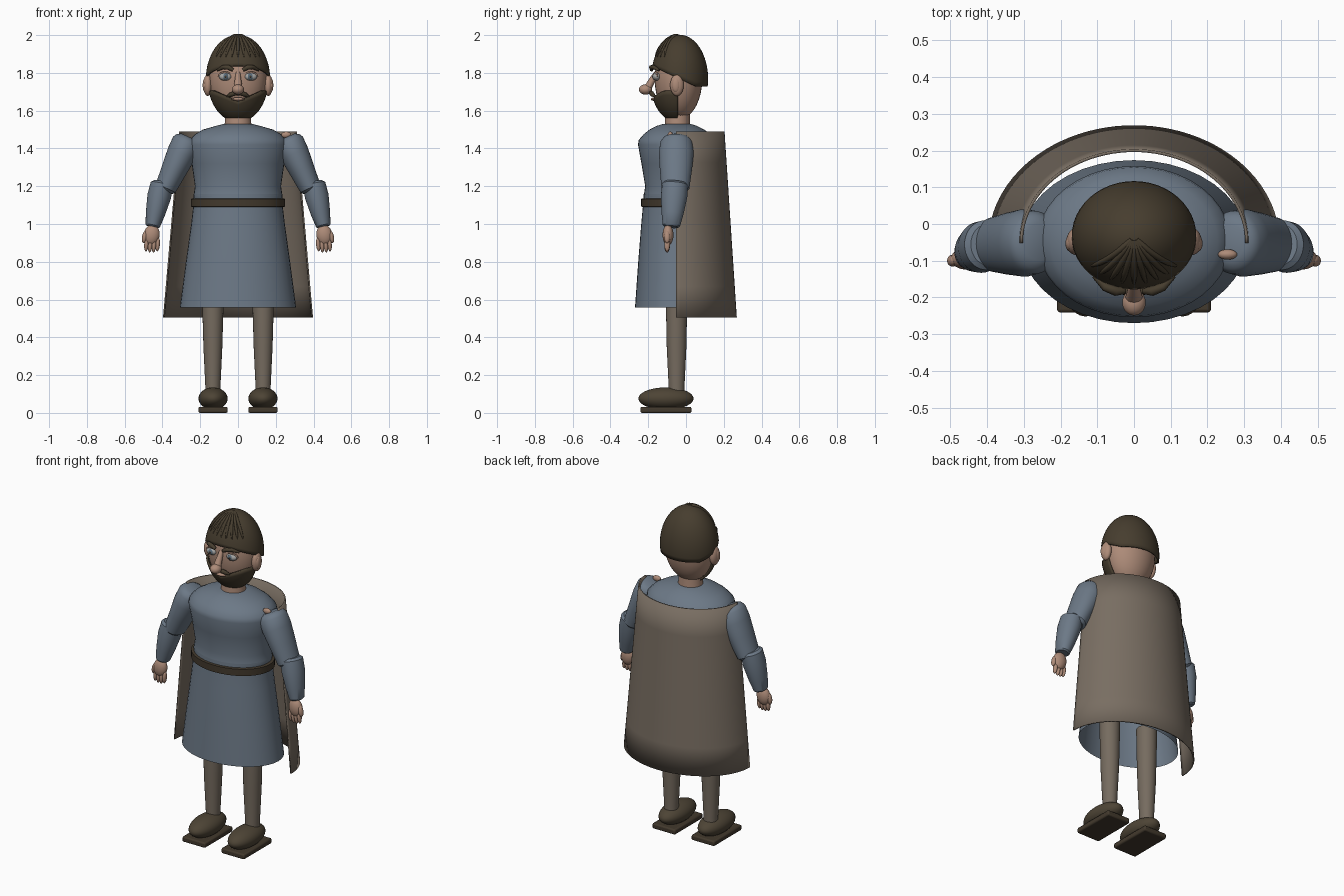
import bpy, bmesh, math
from mathutils import Vector, Matrix

if "Cube" in bpy.data.objects:
    bpy.data.objects.remove(bpy.data.objects["Cube"])


def material(name, rgb):
    m = bpy.data.materials.new(name)
    m.diffuse_color = (*rgb, 1)
    m.use_nodes = True
    m.node_tree.nodes["Principled BSDF"].inputs["Base Color"].default_value = m.diffuse_color
    return m


TUNIC = material("blue_grey_wool", (0.15, 0.19, 0.24))
SKIN = material("skin", (0.42, 0.26, 0.19))
CLOAK = material("cloak_brown", (0.19, 0.155, 0.122))
HOSE = material("hose_brown", (0.18, 0.148, 0.115))
HAIR = material("hair_brown", (0.062, 0.047, 0.028))
LEATHER = material("dark_leather", (0.055, 0.041, 0.026))
SHOE = material("shoe_leather", (0.075, 0.058, 0.036))
EYE = material("eye_grey", (0.38, 0.38, 0.37))
IRIS = material("iris_blue", (0.10, 0.15, 0.20))


def finish(name, bm, mat):
    bmesh.ops.recalc_face_normals(bm, faces=bm.faces)
    me = bpy.data.meshes.new(name)
    bm.to_mesh(me)
    bm.free()
    me.materials.append(mat)
    ob = bpy.data.objects.new(name, me)
    bpy.context.collection.objects.link(ob)
    return ob


def ball(name, loc, radii, mat, tilt=0):
    bm = bmesh.new()
    bmesh.ops.create_uvsphere(bm, u_segments=32, v_segments=18, radius=1)
    bm.transform(Matrix.Translation(loc) @ Matrix.Rotation(tilt, 4, 'Y') @ Matrix.Diagonal((*radii, 1)))
    return finish(name, bm, mat)


def loft(name, a, b, profile, mat, caps=True, n=40):
    """Elliptical rings (fraction along a-b, x radius, y radius) joined into a skin."""
    a, b = Vector(a), Vector(b)
    d = (b - a).normalized()
    ex = Vector((0, 1, 0)).cross(d).normalized()
    ey = d.cross(ex)
    bm = bmesh.new()
    rings = []
    for t, rx, ry in profile:
        c = a.lerp(b, t)
        rings.append([bm.verts.new(c + ex * rx * math.cos(k * math.tau / n) + ey * ry * math.sin(k * math.tau / n))
                      for k in range(n)])
    for r, s in zip(rings, rings[1:]):
        for k in range(n):
            bm.faces.new((r[k], r[(k + 1) % n], s[(k + 1) % n], s[k]))
    if caps:
        bm.faces.new(rings[0])
        bm.faces.new(rings[-1])
    return finish(name, bm, mat)


def sheet(name, point, nu, nv, mat, thick):
    """Surface from point(u, v), both 0..1, given a thickness."""
    bm = bmesh.new()
    g = [[bm.verts.new(point(i / nu, j / nv)) for j in range(nv + 1)] for i in range(nu + 1)]
    for i in range(nu):
        for j in range(nv):
            bm.faces.new((g[i][j], g[i + 1][j], g[i + 1][j + 1], g[i][j + 1]))
    bmesh.ops.remove_doubles(bm, verts=bm.verts, dist=1e-5)
    ob = finish(name, bm, mat)
    mod = ob.modifiers.new("thickness", 'SOLIDIFY')
    mod.thickness = thick
    mod.offset = 0
    return ob


def strand(name, pts, radius, mat, taper):
    cu = bpy.data.curves.new(name, 'CURVE')
    cu.dimensions = '3D'
    cu.bevel_depth = radius
    cu.bevel_resolution = 2
    cu.use_fill_caps = True
    sp = cu.splines.new('POLY')
    sp.points.add(len(pts) - 1)
    for p, co, r in zip(sp.points, pts, taper):
        p.co = (*co, 1)
        p.radius = r
    cu.materials.append(mat)
    ob = bpy.data.objects.new(name, cu)
    bpy.context.collection.objects.link(ob)


def on_egg(centre, radii, phi, theta):
    """Point on an ellipsoid; phi 0 faces the front."""
    return (centre[0] + radii[0] * math.cos(theta) * math.sin(phi),
            centre[1] - radii[1] * math.cos(theta) * math.cos(phi),
            centre[2] + radii[2] * math.sin(theta))


# Head, neck and nose
ball("head", (0, -0.04, 1.768), (0.153, 0.126, 0.215), SKIN)
loft("neck", (0, -0.045, 0), (0, -0.045, 1), [(1.49, 0.075, 0.07), (1.545, 0.069, 0.066), (1.63, 0.066, 0.064)], SKIN)
loft("nose_bridge", (0, -0.158, 1.80), (0, -0.205, 1.715), [(0, 0.012, 0.012), (0.5, 0.018, 0.018), (1, 0.025, 0.02)], SKIN, n=16)
ball("nose_tip", (0, -0.214, 1.712), (0.032, 0.035, 0.027), SKIN)
ball("lips", (0, -0.168, 1.661), (0.036, 0.018, 0.009), SKIN)

# Hair cap, its lower edge higher over the forehead
HC, HR = (0, -0.034, 1.768), (0.166, 0.147, 0.23)


def hair_point(u, v):
    phi = u * math.tau
    edge = max(1.727, 1.768 + 0.068 * math.cos(phi))
    low = math.asin((edge - HC[2]) / HR[2])
    return on_egg(HC, HR, phi, low + (math.pi / 2 - low) * v)


sheet("hair_cap", hair_point, 48, 16, HAIR, 0.008)

# Fringe strands fanning from the crown
for i in range(9):
    phi = math.radians(-52 + 13 * i)
    pts = [on_egg(HC, [r * 1.012 for r in HR], phi * (0.75 + 0.25 * k / 8), math.radians(86 - 7 * k)) for k in range(9)]
    strand("fringe_strand", pts, 0.0085, HAIR, [0.7] + [1] * 6 + [0.8, 0.4])

# Beard wrapping the jaw, dipping under the mouth
BC, BR = (0, -0.046, 1.76), (0.154, 0.138, 0.215)


def beard_point(u, v):
    phi = math.radians(-92 + 184 * u)
    top = math.asin((1.648 + 0.058 * min(1, abs(math.sin(phi)) * 1.15) - BC[2]) / BR[2])
    return on_egg(BC, BR, phi, -math.pi / 2 + (top + math.pi / 2) * v)


sheet("beard", beard_point, 32, 12, HAIR, 0.012)

# Paired face parts
for s in (-1, 1):
    ball("ear", (s * 0.16, -0.048, 1.735), (0.024, 0.036, 0.057), SKIN)
    ball("ear_inner", (s * 0.174, -0.053, 1.735), (0.013, 0.022, 0.038), SKIN)
    ball("eye", (s * 0.068, -0.155, 1.78), (0.033, 0.021, 0.021), EYE)
    ball("iris", (s * 0.066, -0.169, 1.78), (0.016, 0.009, 0.016), IRIS)
    ball("pupil", (s * 0.066, -0.1755, 1.78), (0.007, 0.004, 0.007), LEATHER)
    lid = [(s * (0.068 + 0.035 * math.cos(a)), -0.162 + 0.01 * abs(math.cos(a)), 1.781 + 0.022 * math.sin(a))
           for a in (math.pi * k / 8 for k in range(9))]
    strand("eyelid", lid, 0.005, SKIN, [1] * 9)
    strand("eyebrow", [(s * 0.026, -0.182, 1.815), (s * 0.05, -0.183, 1.829), (s * 0.078, -0.172, 1.831),
                       (s * 0.108, -0.142, 1.814)], 0.013, HAIR, [0.7, 1, 0.9, 0.5])
    strand("moustache", [(0, -0.183, 1.691), (s * 0.02, -0.183, 1.692), (s * 0.04, -0.176, 1.684),
                         (s * 0.06, -0.163, 1.674)], 0.013, HAIR, [0.8, 1, 0.9, 0.3])

# Tunic: bodice, belt and open skirt
axis = (0, -0.048, 0), (0, -0.048, 1)
loft("tunic_bodice", *axis, [(1.10, 0.228, 0.168), (1.145, 0.236, 0.176), (1.16, 0.234, 0.174), (1.20, 0.228, 0.168),
                             (1.32, 0.245, 0.188), (1.42, 0.264, 0.206), (1.445, 0.258, 0.202), (1.475, 0.228, 0.176),
                             (1.50, 0.185, 0.145), (1.52, 0.115, 0.105), (1.53, 0.075, 0.072)], TUNIC)
loft("belt", *axis, [(1.09, 0.236, 0.178), (1.092, 0.25, 0.19), (1.133, 0.25, 0.19), (1.136, 0.236, 0.178)], LEATHER)
loft("tunic_skirt", *axis, [(0.557, 0.308, 0.222), (0.8, 0.276, 0.205), (1.0, 0.248, 0.189), (1.12, 0.234, 0.178),
                            (1.158, 0.234, 0.176)], TUNIC, caps=False)


# Cloak: half cone around the back, open in front
def cloak_point(u, v):
    a = math.pi * u
    return ((0.393 - 0.086 * v) * math.cos(a), -0.052 + (0.317 - 0.065 * v) * math.sin(a), 0.505 + 0.985 * v)


sheet("cloak", cloak_point, 48, 6, CLOAK, 0.008)
ball("cloak_clasp", (0.255, -0.083, 1.472), (0.026, 0.014, 0.017), SKIN)

# Arms, hands, legs and shoes
for s in (-1, 1):
    loft("upper_arm", (s * 0.27, -0.05, 1.435), (s * 0.383, -0.056, 1.19),
         [(-0.1, 0.045, 0.05), (-0.06, 0.066, 0.072), (0.02, 0.078, 0.086), (0.25, 0.078, 0.092), (0.6, 0.068, 0.085),
          (1, 0.057, 0.074), (1.05, 0.045, 0.06)], TUNIC)
    loft("forearm_sleeve", (s * 0.402, -0.057, 1.215), (s * 0.453, -0.078, 0.985),
         [(-0.03, 0.045, 0.055), (0.02, 0.06, 0.068), (0.3, 0.063, 0.07), (0.7, 0.051, 0.058), (0.97, 0.039, 0.046),
          (1, 0.032, 0.038)], TUNIC)
    ball("palm", (s * 0.457, -0.095, 0.942), (0.042, 0.029, 0.055), SKIN, -s * 0.15)
    for k in range(4):
        ball("finger", (s * (0.425 + 0.02 * k), -0.1, 0.892 - 0.006 * (k in (1, 2))), (0.0115, 0.015, 0.037), SKIN, -s * 0.08)
    ball("thumb", (s * 0.494, -0.1, 0.932), (0.014, 0.016, 0.034), SKIN, -s * 0.2)
    loft("leg", (s * 0.133, -0.05, 0), (s * 0.133, -0.05, 1),
         [(0.09, 0.04, 0.042), (0.14, 0.04, 0.042), (0.35, 0.05, 0.052), (0.56, 0.056, 0.056), (0.70, 0.058, 0.058)], HOSE)
    ball("shoe", (s * 0.132, -0.106, 0.076), (0.077, 0.146, 0.059), SHOE)
    bm = bmesh.new()
    bmesh.ops.create_cube(bm, size=1)
    bm.transform(Matrix.Translation((s * 0.132, -0.106, 0.016)) @ Matrix.Diagonal((0.155, 0.27, 0.032, 1)))
    sole = finish("shoe_sole", bm, LEATHER)
    bev = sole.modifiers.new("soft_edge", 'BEVEL')
    bev.width = 0.008
    bev.segments = 2

# Smooth shading with sharp edges kept
meshes = [o for o in bpy.context.collection.objects if o.type == 'MESH']
for o in meshes:
    o.select_set(True)
bpy.context.view_layer.objects.active = meshes[0]
bpy.ops.object.shade_smooth_by_angle(angle=math.radians(35))
